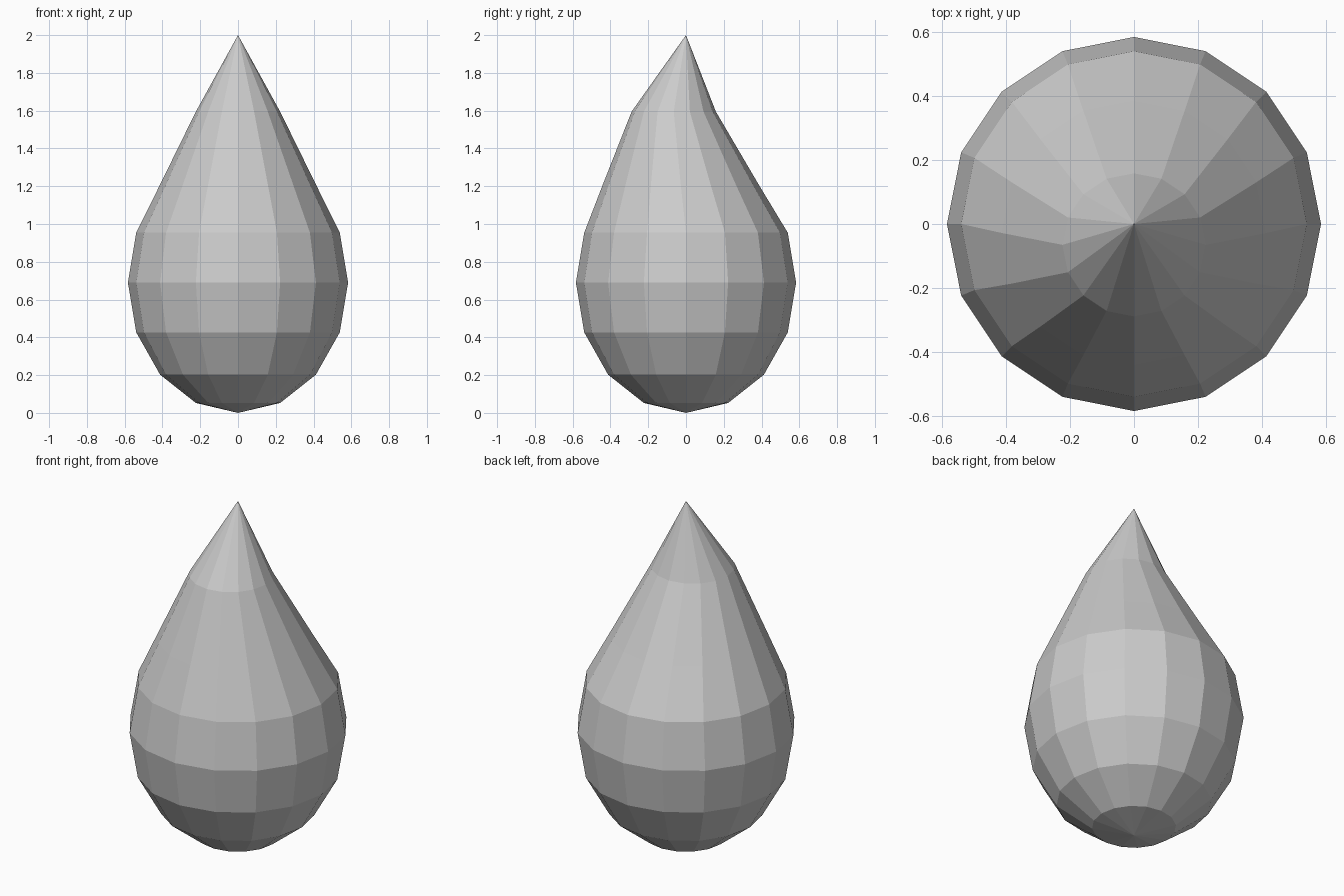
import bpy, bmesh
from math import sin, cos, pi

if "Cube" in bpy.data.objects:
    bpy.data.objects.remove(bpy.data.objects["Cube"])

SEGMENTS = 16

# Ring profile from bottom to top: (radius, height, y shift)
R, H = 0.583, 0.69
rings = [(R * sin(i * pi / 8), H - H * cos(i * pi / 8), 0.0) for i in range(1, 6)]
rings += [(0.412, 1.21, -0.028), (0.223, 1.595, -0.065)]

bm = bmesh.new()
loops = []
for r, z, shift in rings:
    loops.append([bm.verts.new((r * cos(2 * pi * k / SEGMENTS),
                                r * sin(2 * pi * k / SEGMENTS) + shift, z))
                  for k in range(SEGMENTS)])
bottom = bm.verts.new((0, 0, 0))
tip = bm.verts.new((0, 0, 2))

# Side faces, then the bottom and tip fans
for k in range(SEGMENTS):
    n = (k + 1) % SEGMENTS
    for a, b in zip(loops, loops[1:]):
        bm.faces.new((a[k], a[n], b[n], b[k]))
    bm.faces.new((bottom, loops[0][n], loops[0][k]))
    bm.faces.new((loops[-1][k], loops[-1][n], tip))

mesh = bpy.data.meshes.new("droplet")
bm.to_mesh(mesh)
bm.free()
bpy.context.collection.objects.link(bpy.data.objects.new("droplet", mesh))
